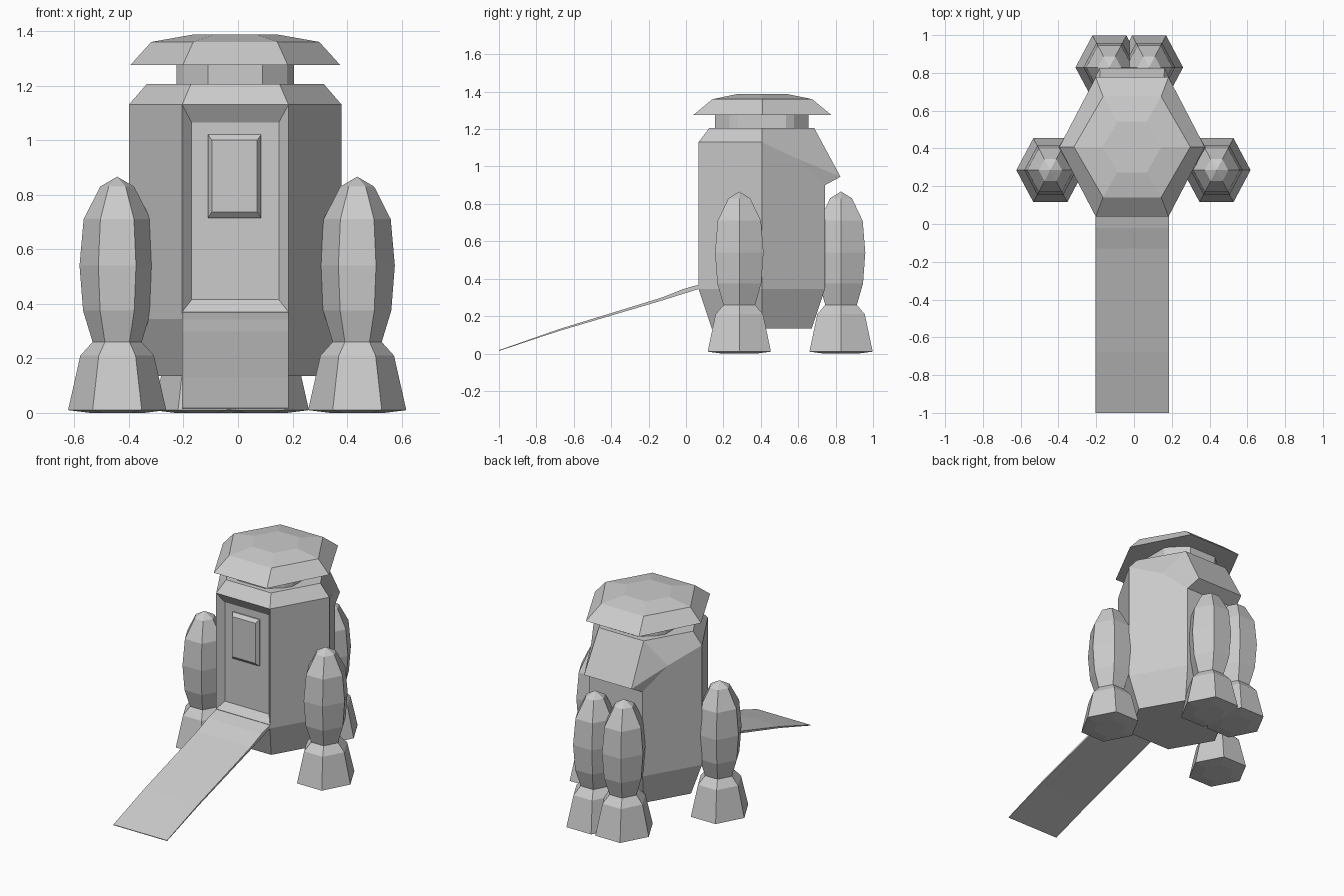
import bpy, bmesh
from math import cos, sin, pi

if "Cube" in bpy.data.objects:
    bpy.data.objects.remove(bpy.data.objects["Cube"])

CX, CY = -0.01, 0.405


def finish(name, bm, loc=(0, 0, 0)):
    bmesh.ops.recalc_face_normals(bm, faces=bm.faces)
    me = bpy.data.meshes.new(name)
    bm.to_mesh(me)
    bm.free()
    ob = bpy.data.objects.new(name, me)
    ob.location = loc
    bpy.context.collection.objects.link(ob)
    return ob


def loft(name, outlines, loc=(0, 0, 0)):
    """Skin a list of (outline points, z) rings and cap both ends."""
    bm = bmesh.new()
    rings = [[bm.verts.new((x, y, z)) for x, y in pts] for pts, z in outlines]
    n = len(rings[0])
    for a, b in zip(rings, rings[1:]):
        for i in range(n):
            j = (i + 1) % n
            bm.faces.new((a[i], a[j], b[j], b[i]))
    bm.faces.new(rings[0])
    bm.faces.new(rings[-1])
    bmesh.ops.remove_doubles(bm, verts=bm.verts, dist=0.0005)
    return finish(name, bm, loc)


def hexagon(r, stretch=1.0):
    return [(r * cos(i * pi / 3), r * sin(i * pi / 3) * stretch) for i in range(6)]


# Hull: one half's key points, mirrored in x, with bridging centre faces
P = dict(
    a0=(.155, .137, .135), a1=(.31, .405, .135), a2=(.155, .673, .135),
    b0=(.195, .067, .345), b1=(.39, .405, .345), b2=(.195, .743, .345),
    e0=(.195, .067, .37), c0=(.195, .067, 1.13), c1=(.39, .405, 1.13),
    d0=(.16, .107, .415), d1=(.16, .107, 1.065),
    t0=(.1625, .124, 1.205), t1=(.325, .405, 1.205), t2=(.1625, .686, 1.205),
    m=(.2775, .6, 1.04), r0=(.172, .826, .945), r1=(.195, .743, .90))
side_faces = ["e0 d0 d1 c0", "a0 a1 b1 b0", "a1 a2 b2 b1", "b0 b1 c1 c0 e0",
              "b1 b2 r1 m c1", "c0 c1 t1 t0", "t1 c1 m t2", "t2 m r0", "m r1 r0"]
centre_faces = ["a0 b0", "b0 e0", "e0 d0", "d0 d1", "d1 c0", "c0 t0", "t0 t1 t2",
                "t2 r0", "r0 r1", "r1 b2", "b2 a2", "a0 a1 a2"]
bm = bmesh.new()
R = {k: bm.verts.new(v) for k, v in P.items()}
L = {k: bm.verts.new((-v[0], v[1], v[2])) for k, v in P.items()}
for f in side_faces:
    bm.faces.new([R[k] for k in f.split()])
    bm.faces.new([L[k] for k in reversed(f.split())])
for f in centre_faces:
    ks = f.split()
    bm.faces.new([R[k] for k in ks] + [L[k] for k in reversed(ks)])
finish("hull", bm, (CX, 0, 0))

# Neck: hexagon with cut corners
quarter = [(.215, .13), (.19, .172), (.10, .25)]
half = quarter + [(-x, y) for x, y in reversed(quarter)]
neck = half + [(-x, -y) for x, y in half]
loft("neck", [(neck, 1.20), (neck, 1.28)], (CX, CY, 0))

# Cap
loft("cap", [(hexagon(.385, 1.107), 1.275), (hexagon(.308), 1.36),
             (hexagon(.155), 1.387)], (CX, CY + .003, 0))

# Raised window on the door
bm = bmesh.new()
rects = [(.0975, .715, 1.02, .108), (.0975, .715, 1.02, .10), (.083, .737, 1.0, .08)]
rings = [[bm.verts.new(c) for c in ((-w, y, lo), (w, y, lo), (w, y, hi), (-w, y, hi))]
         for w, lo, hi, y in rects]
for a, b in zip(rings, rings[1:]):
    for i in range(4):
        bm.faces.new((a[i], a[i - 1], b[i - 1], b[i]))
bm.faces.new(rings[0])
bm.faces.new(rings[-1])
finish("door_window", bm, (-.0125, 0, 0))

# Ramp: tapering side profile extruded across
top = [(.068, .368), (-.02, .343), (-.13, .299), (-.68, .13), (-1, .018)]
under = [(-1, .014), (-.68, .12), (-.13, .283), (.068, .345)]
bm = bmesh.new()
face = bm.faces.new([bm.verts.new((-.195, y, z)) for y, z in top + under])
ext = bmesh.ops.extrude_face_region(bm, geom=[face])
bmesh.ops.translate(bm, vec=(.39, 0, 0),
                    verts=[v for v in ext["geom"] if isinstance(v, bmesh.types.BMVert)])
finish("ramp", bm, (CX, 0, 0))

# Boosters: six-sided tank on a flared nozzle, two at the sides and two behind
profile = [(.10, 0), (.18, .01), (.135, .21), (.09, .26), (.125, .375), (.138, .54),
           (.123, .71), (.062, .83), (.0001, .866)]
spots = {"left": (-.443, .285), "right": (.437, .285),
         "rear_left": (-.13, .829), "rear_right": (.08, .829)}
for name, (x, y) in spots.items():
    loft(name + "_booster", [(hexagon(r, 1.085), z) for r, z in profile], (x, y, 0))
